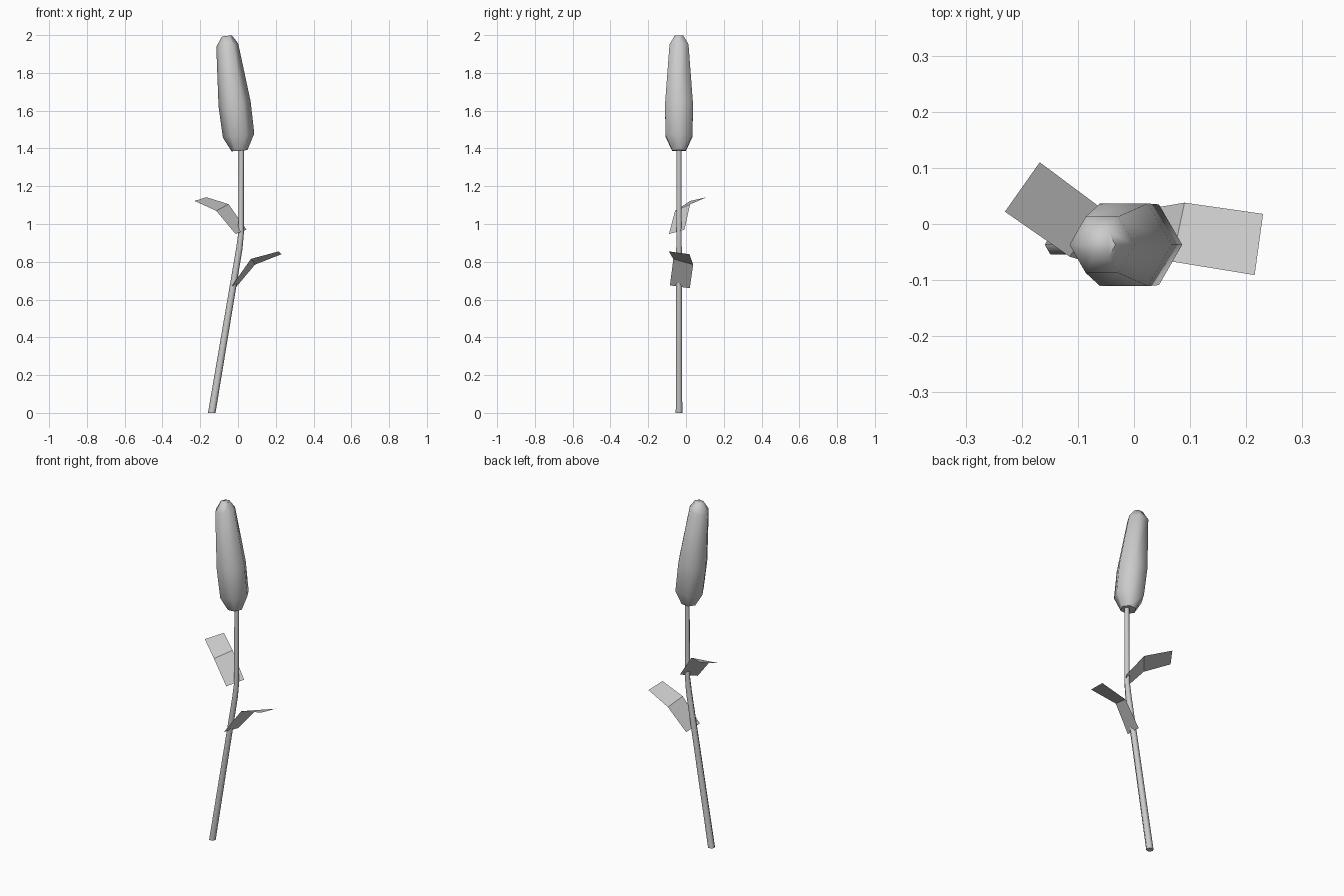
import bpy, bmesh
from math import cos, sin, pi, radians
from mathutils import Vector

if "Cube" in bpy.data.objects:
    bpy.data.objects.remove(bpy.data.objects["Cube"])

AXIS_Y = -0.037


def make_object(name, bm):
    mesh = bpy.data.meshes.new(name)
    bm.to_mesh(mesh)
    bm.free()
    ob = bpy.data.objects.new(name, mesh)
    bpy.context.collection.objects.link(ob)
    return ob


def loft(name, rings, sides=6):
    """Skin rings given as (centre x, z, radius, slope in x)."""
    bm = bmesh.new()
    loops = []
    for cx, z, r, slope in rings:
        loops.append([bm.verts.new((cx + r * cos(2 * pi * i / sides),
                                    AXIS_Y + r * sin(2 * pi * i / sides),
                                    z + slope * r * cos(2 * pi * i / sides)))
                      for i in range(sides)])
    for a, b in zip(loops, loops[1:]):
        for i in range(sides):
            j = (i + 1) % sides
            bm.faces.new((a[i], a[j], b[j], b[i]))
    bm.faces.new(loops[0][::-1])
    bm.faces.new(loops[-1])
    ob = make_object(name, bm)
    bpy.ops.object.select_all(action='DESELECT')
    ob.select_set(True)
    bpy.context.view_layer.objects.active = ob
    bpy.ops.object.shade_smooth_by_angle(angle=radians(62))
    return ob


def leaf(name, pairs):
    """Folded strip through pairs of edge points."""
    bm = bmesh.new()
    rows = [[bm.verts.new(p) for p in pair] for pair in pairs]
    for a, b in zip(rows, rows[1:]):
        bm.faces.new((a[0], b[0], b[1], a[1]))
    return make_object(name, bm)


# Bent stem
loft("stem", [(-0.139, 0, 0.02, 0), (0.007, 0.87, 0.017, 0),
              (0.016, 0.95, 0.015, 0), (0.018, 1.41, 0.014, 0)])

# Leaning bud
loft("bud", [(0.008, 1.388, 0.042, 0.08), (0.003, 1.468, 0.083, 0.13),
             (-0.018, 1.635, 0.085, 0.16), (-0.057, 1.947, 0.058, 0.15),
             (-0.059, 1.996, 0.026, 0.12)])

# Leaves
leaf("lower_leaf", [((-0.03, -0.085, 0.675), (-0.015, 0.02, 0.66)),
                    ((0.068, -0.067, 0.815), (0.09, 0.038, 0.785)),
                    ((0.215, -0.091, 0.855), (0.23, 0.018, 0.84))])
leaf("upper_leaf", [((-0.013, -0.09, 0.947), (0.045, -0.008, 0.97)),
                    ((-0.115, -0.058, 1.07), (-0.05, 0.022, 1.105)),
                    ((-0.23, 0.022, 1.122), (-0.168, 0.11, 1.142))])
